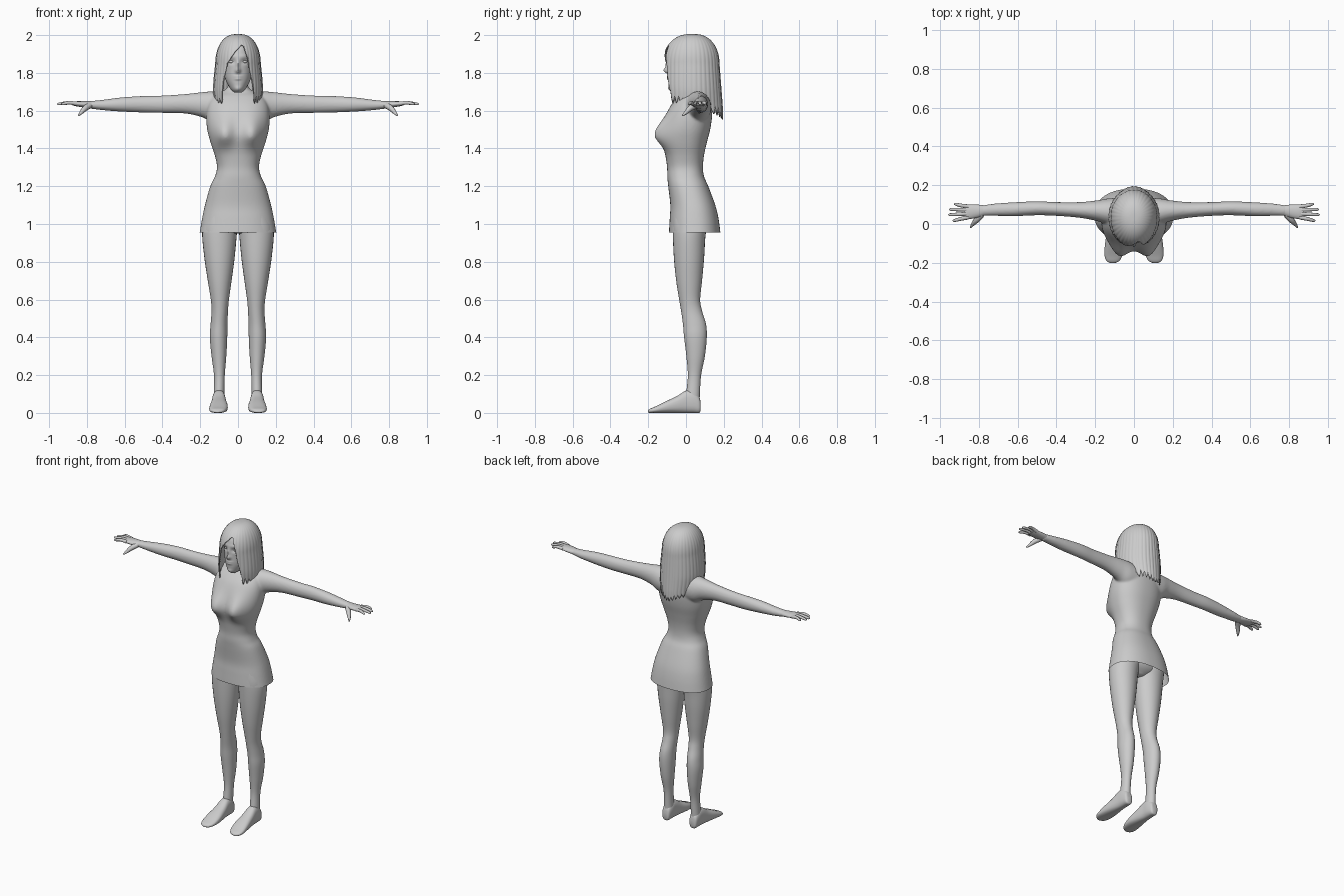
import bpy, bmesh, math, random
from mathutils import Vector

if "Cube" in bpy.data.objects:
    bpy.data.objects.remove(bpy.data.objects["Cube"])

random.seed(4)
grey = bpy.data.materials.new("plain_grey")
grey.diffuse_color = (0.6, 0.6, 0.6, 1)
grey.use_nodes = True
grey.node_tree.nodes["Principled BSDF"].inputs["Base Color"].default_value = grey.diffuse_color


def finish(name, bm, angle=50, mirror=False, mods=()):
    bmesh.ops.recalc_face_normals(bm, faces=bm.faces)
    me = bpy.data.meshes.new(name)
    bm.to_mesh(me)
    bm.free()
    ob = bpy.data.objects.new(name, me)
    bpy.context.collection.objects.link(ob)
    me.materials.append(grey)
    if mirror:
        ob.modifiers.new("mirror", 'MIRROR')
    for kind, props in mods:
        m = ob.modifiers.new(kind.lower(), kind)
        for k, v in props.items():
            setattr(m, k, v)
    bpy.ops.object.select_all(action='DESELECT')
    bpy.context.view_layer.objects.active = ob
    ob.select_set(True)
    bpy.ops.object.shade_smooth_by_angle(angle=math.radians(angle))
    return ob


def spline(rows, steps):
    """Smooth curve through key rows."""
    out = []
    for i in range(len(rows) - 1):
        p = [rows[max(i - 1, 0)], rows[i], rows[i + 1], rows[min(i + 2, len(rows) - 1)]]
        for s in range(steps):
            t = s / steps
            out.append([0.5 * (2 * b + (c - a) * t + (2 * a - 5 * b + 4 * c - d) * t * t
                               + (3 * b - a - 3 * c + d) * t ** 3) for a, b, c, d in zip(*p)])
    return out + [list(rows[-1])]


def bridge(bm, rings):
    vs = [[bm.verts.new(p) for p in r] for r in rings]
    n = len(vs[0])
    for a, b in zip(vs, vs[1:]):
        for j in range(n):
            bm.faces.new((a[j], a[(j + 1) % n], b[(j + 1) % n], b[j]))
    bm.faces.new(vs[0][::-1])
    bm.faces.new(vs[-1])


def loft(bm, rows, axis='z', n=32, steps=5, power=2.0, bump=None):
    """Rows are (position, u_min, u_max, v_min, v_max) along one axis."""
    place = {'z': lambda t, u, v: (u, v, t), 'x': lambda t, u, v: (t, u, v),
             'y': lambda t, u, v: (u, t, v)}[axis]
    rings = []
    for t, u0, u1, v0, v1 in spline(rows, steps):
        ring = []
        for j in range(n):
            a = 2 * math.pi * j / n
            c, s = math.cos(a), math.sin(a)
            c = math.copysign(abs(c) ** (2 / power), c)
            s = math.copysign(abs(s) ** (2 / power), s)
            p = Vector(place(t, (u0 + u1) / 2 + c * (u1 - u0) / 2, (v0 + v1) / 2 + s * (v1 - v0) / 2))
            if bump:
                p.y -= bump(p) * max(0, -s) ** 0.5
            ring.append(p)
        rings.append(ring)
    bridge(bm, rings)


def tube(bm, pts, n=10):
    """Tapered tube through (x, y, z, radius) points."""
    path = spline(pts, 4)
    rings = []
    for i, p in enumerate(path):
        d = Vector(path[min(i + 1, len(path) - 1)][:3]) - Vector(path[max(i - 1, 0)][:3])
        side = d.cross(Vector((0, 0, 1))).normalized()
        up = side.cross(d).normalized()
        rings.append([Vector(p[:3]) + p[3] * (side * math.cos(a) + up * math.sin(a))
                      for a in (2 * math.pi * k / n for k in range(n))])
    bridge(bm, rings)


def gauss(p, x, z, sx, sz):
    return math.exp(-((p.x - x) / sx) ** 2 - ((p.z - z) / sz) ** 2)


# Dress, neck and arms, fused into one smooth skin
def bust(p):
    sz = 0.085 if p.z > 1.47 else 0.06
    return 0.058 * (gauss(p, 0.078, 1.47, 0.058, sz) + gauss(p, -0.078, 1.47, 0.058, sz))


bm = bmesh.new()
torso = [(0.90, .213, -.09, .186), (0.955, .203, -.09, .182), (1.03, .19, -.086, .172),
         (1.1, .175, -.083, .155), (1.2, .147, -.094, .118), (1.25, .123, -.099, .096),
         (1.3, .111, -.1, .09), (1.36, .122, -.108, .095), (1.43, .145, -.118, .11),
         (1.5, .163, -.12, .128), (1.57, .168, -.105, .138), (1.63, .16, -.078, .138),
         (1.675, .135, -.04, .128), (1.70, .09, -.01, .115), (1.725, .055, .0, .1), (1.79, .048, .0, .095)]
loft(bm, [(z, -w, w, f, b) for z, w, f, b in torso], n=64, power=2.3, bump=bust)
for s in (1, -1):
    arm = [(.06, -.01, .135, 1.53, 1.695), (.13, -.005, .132, 1.535, 1.702), (.19, .015, .122, 1.565, 1.698),
           (.28, .032, .113, 1.585, 1.688), (.4, .042, .113, 1.588, 1.68), (.5, .045, .117, 1.59, 1.678),
           (.62, .04, .112, 1.595, 1.67), (.72, .042, .105, 1.603, 1.657), (.79, .042, .095, 1.612, 1.65)]
    loft(bm, [(s * r[0],) + r[1:] for r in arm], 'x')
dress = finish("dress_and_arms", bm, 60, mods=[
    ('REMESH', dict(mode='VOXEL', voxel_size=0.0065, use_smooth_shade=True)),
    ('SMOOTH', dict(factor=0.5, iterations=6))])
me = bpy.data.meshes.new_from_object(dress.evaluated_get(bpy.context.evaluated_depsgraph_get()))
bpy.data.objects.remove(dress)
bm = bmesh.new()
bm.from_mesh(me)
# Open hem
bmesh.ops.bisect_plane(bm, geom=bm.verts[:] + bm.edges[:] + bm.faces[:], plane_co=(0, 0, .955),
                       plane_no=(0, 0, 1), clear_inner=True)
finish("dress_and_arms", bm, 60)

# Hands: palm, four fingers, thumb
bm = bmesh.new()
loft(bm, [(.77, .044, .096, 1.612, 1.65), (.81, .032, .1, 1.616, 1.65), (.85, .026, .1, 1.622, 1.65),
          (.875, .03, .098, 1.628, 1.647)], 'x', n=20)
for y0, y1, tip in ((.034, .018, .935), (.053, .048, .957), (.073, .075, .953), (.09, .102, .928)):
    tube(bm, [(.855, y0, 1.637, .011), (.895, (y0 + y1) / 2, 1.642, .0095),
              (tip - .01, y1, 1.636, .0075), (tip, y1, 1.634, .003)])
tube(bm, [(.785, .05, 1.628, .016), (.81, .022, 1.612, .015), (.83, .0, 1.59, .010), (.843, -.018, 1.575, .004)])
finish("hands", bm, 60, mirror=True)

# Legs, pelvis and feet
bm = bmesh.new()
loft(bm, [(.06, .07, .13, .0, .072), (.11, .072, .128, .002, .074), (.2, .07, .127, .01, .08),
          (.3, .062, .14, .002, .1), (.4, .057, .149, -.01, .11), (.47, .056, .145, -.016, .106),
          (.54, .053, .14, -.026, .085), (.6, .048, .144, -.036, .075), (.7, .034, .16, -.052, .085),
          (.82, .018, .178, -.064, .096), (.95, .006, .19, -.07, .105), (1.03, .0, .18, -.07, .13),
          (1.12, .02, .15, -.06, .12)], n=28)
finish("legs", bm, 60, mirror=True)
bm = bmesh.new()
loft(bm, [(.078, .085, .115, .015, .05), (.07, .075, .127, 0, .085), (.04, .068, .133, 0, .115),
          (0, .066, .136, 0, .118), (-.05, .06, .142, 0, .088), (-.11, .054, .15, 0, .06),
          (-.16, .06, .152, 0, .035), (-.19, .075, .142, 0, .022), (-.202, .1, .12, .002, .012)],
     'y', n=24, power=2.6)
finish("feet", bm, 60, mirror=True)
bm = bmesh.new()
loft(bm, [(.95, -.04, .04, -.03, .07), (1.0, -.15, .15, -.06, .12), (1.1, -.14, .14, -.06, .12),
          (1.16, -.08, .08, -.05, .08)])
finish("pelvis", bm)


# Head with nose, lips and eye sockets
def face(p):
    h = .02 * gauss(p, 0, 1.812, .013, .014) + .012 * gauss(p, 0, 1.84, .009, .03)
    h += .006 * gauss(p, 0, 1.781, .02, .006) + .007 * gauss(p, 0, 1.768, .017, .006)
    h += .006 * gauss(p, 0, 1.715, .02, .014)
    for x in (.034, -.034):
        h += .004 * gauss(p, x, 1.888, .026, .01) - .011 * gauss(p, x, 1.86, .019, .012)
    return h


bm = bmesh.new()
head = [(1.695, .018, -.07, -.02), (1.71, .036, -.085, .03), (1.735, .052, -.092, .06), (1.77, .068, -.095, .09),
        (1.82, .08, -.095, .13), (1.88, .085, -.097, .145), (1.93, .077, -.085, .135),
        (1.96, .052, -.055, .1), (1.972, .015, 0, .05)]
loft(bm, [(z, -w, w, f, b) for z, w, f, b in head], n=96, steps=9, power=2.1, bump=face)
finish("head", bm, 70)
bm = bmesh.new()
bmesh.ops.create_uvsphere(bm, u_segments=16, v_segments=10, radius=.0135)
for v in bm.verts:
    v.co = Vector((v.co.x * 1.15 + .034, v.co.y - .0715, v.co.z * .6 + 1.859))
finish("eyes", bm, 60, mirror=True)

# Hair: parted sheet with wavy strands and pointed tips
ends = [(-180, 1.565), (-130, 1.6), (-100, 1.655), (-60, 1.65), (-42, 1.655), (-36, 1.76), (-28, 1.85),
        (-8, 1.91), (10, 1.945), (17, 1.94), (26, 1.87), (36, 1.74), (42, 1.655), (60, 1.65),
        (100, 1.655), (130, 1.6), (180, 1.565)]


def tip_height(d):
    for (a, za), (b, zb) in zip(ends, ends[1:]):
        if a <= d <= b:
            return za + (zb - za) * (d - a) / (b - a)


bm = bmesh.new()
cols, rows_n, lock = 216, 26, 6
jag = [random.uniform(.02, .05) for _ in range(cols // lock)]
grid = []
for c in range(cols):
    d = -180 + 360 * c / cols
    a = math.radians(d)
    end = tip_height(d)
    notch = abs((c % lock) / lock - 0.5) * 2
    if end < 1.7:
        end += jag[c // lock] * notch - .015
    last = math.acos((end - 1.85) / .15) / (math.pi / 2) if end > 1.85 else 1 + (1.85 - end) / .235
    col = []
    for r in range(rows_n + 1):
        L = last * (0.03 + 0.97 * r / rows_n)
        phi = min(L, 1) * math.pi / 2
        z = 1.85 + .15 * math.cos(phi) if L < 1 else 1.85 - (L - 1) * .235
        k = math.sin(phi) ** 0.8 * (1 - .018 * notch * min(L, 1))
        low = max(0, L - 1)
        w = .115 + .012 * math.sin(min(low, 1) * math.pi * .75) - .02 * max(0, low - .6)
        back = .172 + .018 * min(low, 1)
        front = -.118 + .025 * max(0, low - .5)
        mid = .035
        depth = (back - mid) if math.cos(a) < 0 else (mid - front)
        col.append(bm.verts.new((w * k * math.sin(a), mid - depth * k * math.cos(a), z)))
    grid.append(col)
for c in range(cols):
    p, q = grid[c], grid[(c + 1) % cols]
    for r in range(rows_n):
        bm.faces.new((p[r], p[r + 1], q[r + 1], q[r]))
bm.faces.new([g[0] for g in grid])
finish("hair", bm, 45, mods=[('SOLIDIFY', dict(thickness=.006, offset=-1))])
